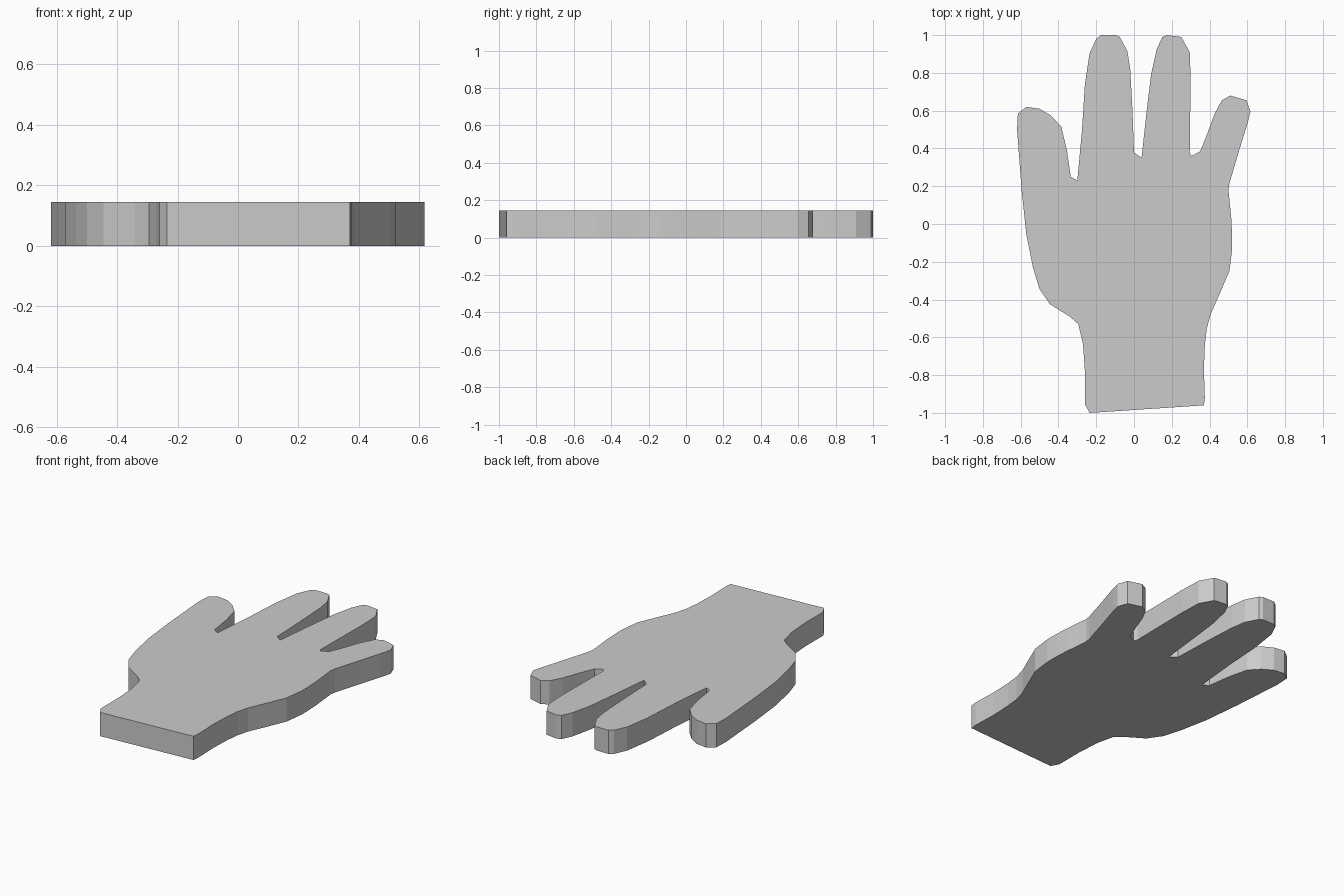
import bpy
import bmesh

THICKNESS = 0.145

# Outline, counter-clockwise, one short run per part of the hand
wrist_right = [(-0.235, -1.0), (0.37, -0.96), (0.375, -0.92), (0.37, -0.77),
               (0.375, -0.64), (0.385, -0.555), (0.405, -0.48)]
palm_right = [(0.46, -0.355), (0.505, -0.25), (0.52, -0.13), (0.52, -0.06),
              (0.515, 0.03), (0.5, 0.18)]
outer_finger_right = [(0.505, 0.215), (0.56, 0.4), (0.6, 0.53), (0.617, 0.595),
                      (0.595, 0.655), (0.51, 0.68), (0.465, 0.655),
                      (0.425, 0.58), (0.385, 0.47), (0.35, 0.385)]
middle_finger_right = [(0.305, 0.36), (0.295, 0.38), (0.3, 0.77), (0.295, 0.91),
                       (0.25, 0.99), (0.175, 1.0), (0.15, 0.99),
                       (0.12, 0.925), (0.09, 0.79), (0.065, 0.58)]
middle_finger_left = [(0.04, 0.35), (0.0, 0.38), (-0.008, 0.6), (-0.02, 0.82),
                      (-0.035, 0.915), (-0.075, 0.99), (-0.095, 1.0),
                      (-0.175, 1.0), (-0.2, 0.98), (-0.235, 0.905),
                      (-0.26, 0.74), (-0.275, 0.5)]
outer_finger_left = [(-0.3, 0.23), (-0.335, 0.25), (-0.355, 0.39), (-0.385, 0.515),
                     (-0.44, 0.575), (-0.5, 0.61), (-0.57, 0.62),
                     (-0.615, 0.585), (-0.619, 0.5)]
palm_left = [(-0.595, 0.18), (-0.57, -0.055), (-0.535, -0.23), (-0.5, -0.345),
             (-0.445, -0.425), (-0.34, -0.49)]
wrist_left = [(-0.295, -0.53), (-0.27, -0.635), (-0.26, -0.78), (-0.26, -0.955)]

outline = (wrist_right + palm_right + outer_finger_right + middle_finger_right
           + middle_finger_left + outer_finger_left + palm_left + wrist_left)

# Flat hand slab: fill the outline and extrude it upward
bm = bmesh.new()
base = bm.faces.new([bm.verts.new((x, y, 0)) for x, y in outline])
top = bmesh.ops.extrude_face_region(bm, geom=[base], use_keep_orig=True)
bmesh.ops.translate(bm, vec=(0, 0, THICKNESS),
                    verts=[g for g in top["geom"] if isinstance(g, bmesh.types.BMVert)])
bmesh.ops.recalc_face_normals(bm, faces=bm.faces)

mesh = bpy.data.meshes.new("hand")
bm.to_mesh(mesh)
bm.free()
hand = bpy.data.objects.new("hand", mesh)
bpy.context.collection.objects.link(hand)
